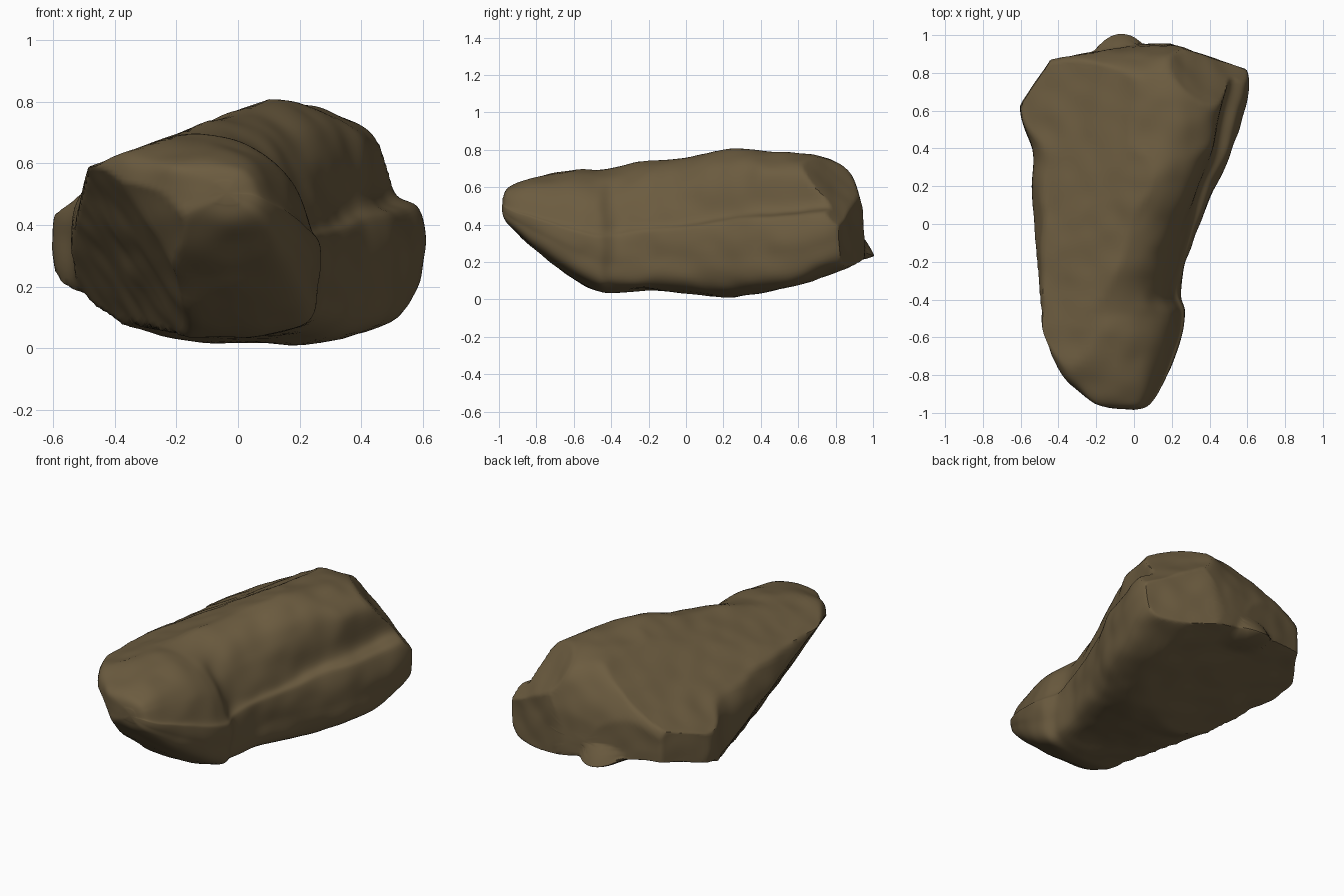
import bpy
import bmesh
import math
from mathutils import Vector, noise

default_cube = bpy.data.objects.get("Cube")
if default_cube:
    bpy.data.objects.remove(default_cube, do_unlink=True)

# Envelope of the boulder along its length: y, x min, x max, z min, z max
ENVELOPE = [
    (-0.99, -0.07, 0.0, 0.47, 0.54),
    (-0.95, -0.21, 0.08, 0.40, 0.60),
    (-0.8, -0.39, 0.18, 0.26, 0.65),
    (-0.6, -0.51, 0.25, 0.11, 0.69),
    (-0.47, -0.52, 0.27, 0.04, 0.69),
    (-0.37, -0.52, 0.24, 0.03, 0.70),
    (-0.2, -0.53, 0.28, 0.04, 0.74),
    (0.0, -0.53, 0.35, 0.03, 0.76),
    (0.2, -0.54, 0.43, 0.01, 0.80),
    (0.4, -0.54, 0.53, 0.03, 0.79),
    (0.6, -0.60, 0.58, 0.07, 0.78),
    (0.78, -0.55, 0.61, 0.13, 0.75),
    (0.88, -0.43, 0.55, 0.16, 0.66),
    (0.94, -0.25, 0.38, 0.20, 0.50),
    (0.95, 0.04, 0.10, 0.32, 0.36),
]
# Cross-sections inside that envelope, from the side ledge over the top and round
FRONT = [(1, .42), (.96, .50), (.88, .75), (.74, .93), (.5, 1), (.2, .97), (.05, .86),
         (0, .6), (.01, .35), (.04, .12), (.28, .04), (.6, 0), (.93, .05), (1, .25)]
BACK = [(.98, .51), (.91, .59), (.88, .85), (.77, .97), (.62, 1), (.4, .93), (.18, .82),
        (.03, .6), (0, .42), (.04, .17), (.26, .05), (.65, 0), (.94, .06), (1, .29)]
# Broken-off facets: outward direction and the limit along it
FACETS = [
    ((-1.56, -0.47, -1), 0.43),   # undercut flank
    ((-1.5, -1.28, -1), 1.06),    # undercut nose corner
    ((-0.18, 0.32, -1), 0.05),    # rising rear underside
    ((-0.54, 0.11, 1), 0.82),     # sloping top
    ((-0.38, 0, 1), 0.77),        # top beside the ridge
    ((0.77, 0.84, 0.94), 1.51),   # rear shoulder
    ((0.34, 1, 0), 1.02),         # rear faces
    ((-0.18, 1, 0), 0.95),
    ((-1.5, 1, 0), 1.53),         # rear corner
]
KNOB = Vector((-0.09, 0.92, 0.20))
STEPS = 8


def spline(points, position, closed):
    """Sample a smooth curve through the points at a fractional index."""
    count = len(points)
    base = math.floor(position)
    t = position - base

    def pick(i):
        return points[i % count] if closed else points[max(0, min(count - 1, i))]

    a, b, c, d = (pick(base + k) for k in (-1, 0, 1, 2))
    return [q + 0.5 * t * (r - p + t * (2 * p - 5 * q + 4 * r - s
            + t * (3 * (q - r) + s - p))) for p, q, r, s in zip(a, b, c, d)]


def weathered(point):
    """Dent, break off, chip and pull out the rear knob at a surface point."""
    p = Vector(point)
    p += noise.noise_vector(p * 3.5) * 0.015
    for direction, limit in FACETS:
        normal = Vector(direction)
        excess = p.dot(normal) - limit
        if excess > 0:
            p -= normal * (excess / normal.length_squared)
    p += noise.noise_vector(p * 8) * 0.008
    pull = max(0, 1 - ((p - KNOB).length / 0.15) ** 2)
    p += Vector((0, 0.09, -0.04)) * pull
    p.z = max(p.z, 0)
    return p


def build_boulder(name, material):
    bm = bmesh.new()
    rings = []
    sections = (len(ENVELOPE) - 1) * STEPS + 1
    around = len(FRONT) * STEPS
    # Loft blended cross-sections along the length
    for i in range(sections):
        y, left, right, low, high = spline(ENVELOPE, i / STEPS, False)
        blend = max(0, min(1, (y + 0.5) / 0.9))
        profile = [Vector(f).lerp(Vector(b), blend) for f, b in zip(FRONT, BACK)]
        ring = []
        for j in range(around):
            u, v = spline(profile, j / STEPS, True)
            point = (left + u * (right - left), y, low + v * (high - low))
            ring.append(bm.verts.new(weathered(point)))
        rings.append(ring)
    for first, second in zip(rings, rings[1:]):
        for j in range(around):
            k = (j + 1) % around
            bm.faces.new((first[j], first[k], second[k], second[j]))
    # Close both ends with fans
    for ring in (rings[0], rings[-1]):
        middle = sum((v.co for v in ring), Vector()) / around
        tip = bm.verts.new(middle)
        for j in range(around):
            bm.faces.new((tip, ring[j], ring[(j + 1) % around]))
    bmesh.ops.recalc_face_normals(bm, faces=bm.faces)

    mesh = bpy.data.meshes.new(name)
    bm.to_mesh(mesh)
    bm.free()
    mesh.materials.append(material)
    boulder = bpy.data.objects.new(name, mesh)
    bpy.context.collection.objects.link(boulder)
    return boulder


# Single earthy brown
brown = bpy.data.materials.new("earth_brown")
brown.use_nodes = True
brown.diffuse_color = (0.15, 0.107, 0.051, 1)
brown.node_tree.nodes["Principled BSDF"].inputs["Base Color"].default_value = brown.diffuse_color

boulder = build_boulder("boulder", brown)
bpy.ops.object.select_all(action='DESELECT')
boulder.select_set(True)
bpy.context.view_layer.objects.active = boulder
bpy.ops.object.shade_smooth_by_angle(angle=math.radians(40))
